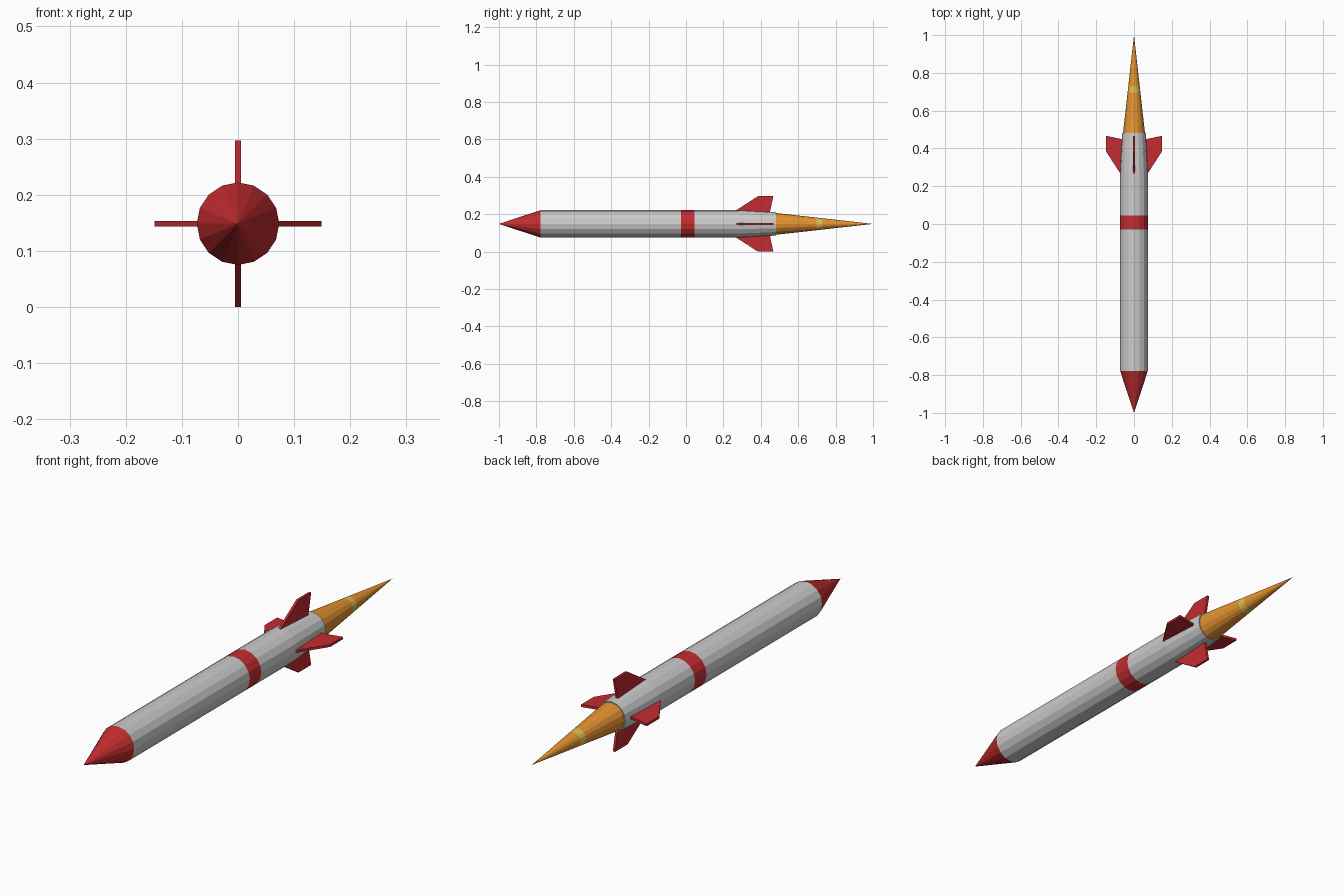
import bpy, bmesh, math
from mathutils import Matrix

if "Cube" in bpy.data.objects:
    bpy.data.objects.remove(bpy.data.objects["Cube"])

SIDES = 16
AXIS_Z = 0.1485
R = 0.0735


def material(name, rgb):
    m = bpy.data.materials.new(name)
    m.diffuse_color = (*rgb, 1)
    m.use_nodes = True
    m.node_tree.nodes["Principled BSDF"].inputs["Base Color"].default_value = m.diffuse_color
    return m


RED = material("red", (0.55, 0.025, 0.03))
ORANGE = material("orange", (0.78, 0.29, 0.03))
YELLOW = material("yellow", (0.72, 0.52, 0.08))


def finish(name, bm, mat):
    bmesh.ops.recalc_face_normals(bm, faces=bm.faces)
    mesh = bpy.data.meshes.new(name)
    bm.to_mesh(mesh)
    bm.free()
    if mat:
        mesh.materials.append(mat)
    obj = bpy.data.objects.new(name, mesh)
    obj.location.z = AXIS_Z
    bpy.context.collection.objects.link(obj)
    return obj


def turned(name, profile, mat=None, cap_end=False):
    """Revolve (y, radius) points around the long axis; radius 0 makes a tip."""
    bm = bmesh.new()
    rings = []
    for y, r in profile:
        if r == 0:
            rings.append([bm.verts.new((0, y, 0))] * SIDES)
        else:
            rings.append([bm.verts.new((r * math.cos(a), y, r * math.sin(a)))
                          for a in (2 * math.pi * i / SIDES for i in range(SIDES))])
    for p, q in zip(rings, rings[1:]):
        for i in range(SIDES):
            j = (i + 1) % SIDES
            bm.faces.new(list(dict.fromkeys((p[i], p[j], q[j], q[i]))))
    if cap_end:
        bm.faces.new(rings[-1])
    return finish(name, bm, mat)


# Hull, front to back
turned("nose_cone", [(-1, 0), (-0.777, R)], RED)
turned("front_body", [(-0.777, R), (-0.028, R)])
turned("middle_band", [(-0.028, R), (0.046, R)], RED)
turned("rear_body", [(0.046, R), (0.28, R), (0.482, 0.062)], cap_end=True)


# Exhaust flame with a bright ring
def flame_r(y):
    return 0.058 * (1 - y) / (1 - 0.482)


turned("flame_base", [(y, flame_r(y)) for y in (0.482, 0.697)], ORANGE)
turned("flame_ring", [(y, flame_r(y)) for y in (0.697, 0.728)], YELLOW)
turned("flame_tip", [(y, flame_r(y)) for y in (0.728, 1)], ORANGE)

# Four swept fins, rooted inside the hull
FIN = [(0.268, 0.05), (0.268, 0.073), (0.385, 0.1485), (0.467, 0.1485), (0.446, 0.05)]
for k, side in enumerate(("right", "top", "left", "bottom")):
    bm = bmesh.new()
    face = bm.faces.new([bm.verts.new((r, y, -0.005)) for y, r in FIN])
    ext = bmesh.ops.extrude_face_region(bm, geom=[face])["geom"]
    bmesh.ops.translate(bm, vec=(0, 0, 0.01),
                        verts=[g for g in ext if isinstance(g, bmesh.types.BMVert)])
    bmesh.ops.transform(bm, matrix=Matrix.Rotation(-k * math.pi / 2, 4, 'Y'), verts=bm.verts)
    finish(side + "_fin", bm, RED)
